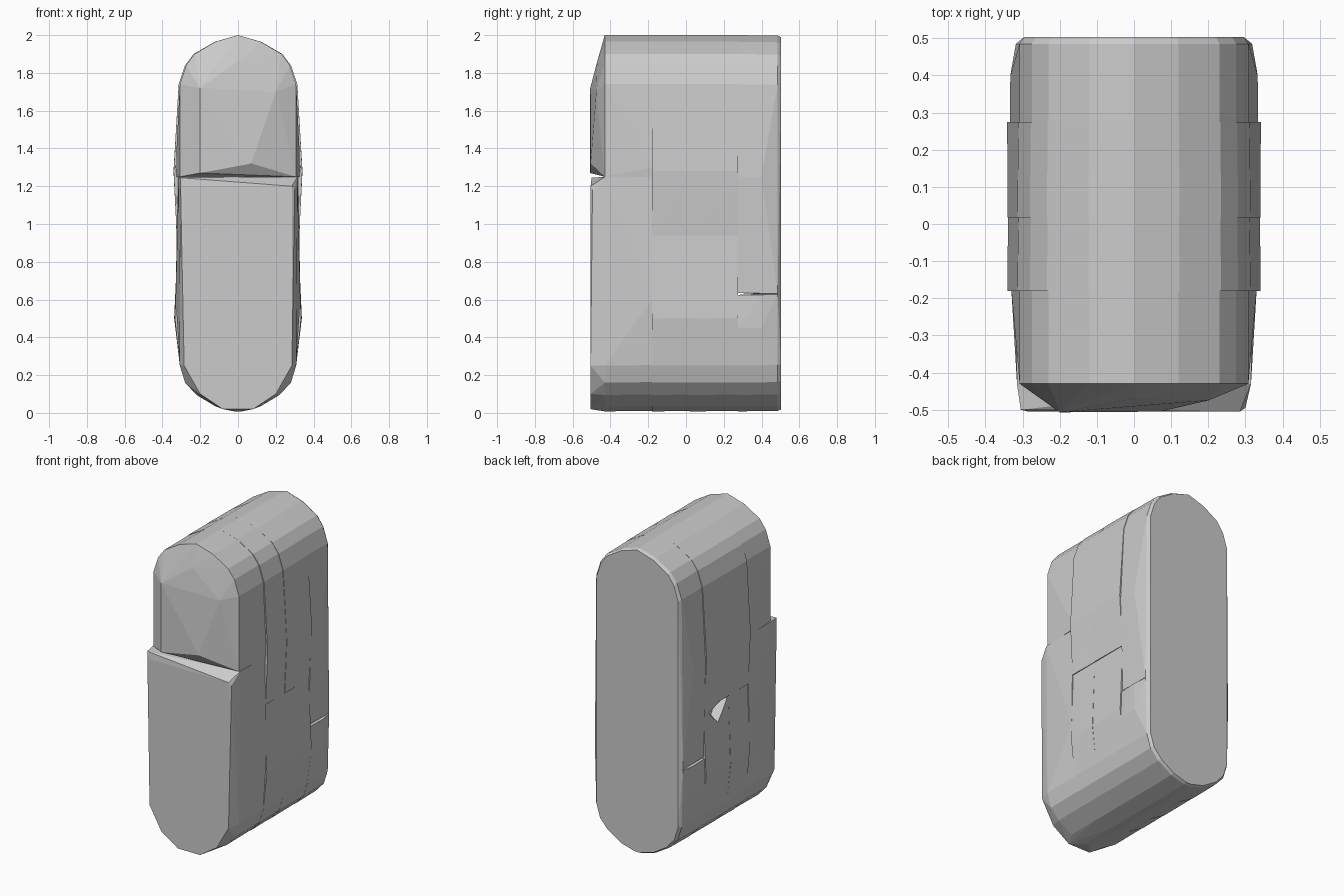
import bpy, bmesh

if "Cube" in bpy.data.objects:
    bpy.data.objects.remove(bpy.data.objects["Cube"])

# Half outlines (x, z), mirrored in x by the helper
TOP = [(0, 2.0), (0.12, 1.965), (0.23, 1.90), (0.275, 1.84), (0.308, 1.74)]
BOTTOM = [(0.308, 0.25), (0.28, 0.16), (0.22, 0.095), (0.12, 0.035), (0.02, 0.008)]


def ring(half, y, sx=1.0, dz=0.0):
    """Mirrored outline placed at depth y."""
    return [(s * x * sx, y, z + dz) for x, z in half for s in (-1, 1)]


def hull(name, pts):
    """Faceted convex block around a few points."""
    bm = bmesh.new()
    for p in pts:
        bm.verts.new(p)
    bmesh.ops.remove_doubles(bm, verts=bm.verts[:], dist=0.0005)
    res = bmesh.ops.convex_hull(bm, input=bm.verts[:])
    junk = set(res["geom_interior"] + res["geom_unused"])
    bmesh.ops.delete(bm, geom=[g for g in junk if isinstance(g, bmesh.types.BMVert)], context="VERTS")
    bmesh.ops.dissolve_limit(bm, angle_limit=0.01, verts=bm.verts[:], edges=bm.edges[:])
    bmesh.ops.recalc_face_normals(bm, faces=bm.faces[:])
    me = bpy.data.meshes.new(name)
    bm.to_mesh(me)
    bm.free()
    ob = bpy.data.objects.new(name, me)
    bpy.context.collection.objects.link(ob)
    return ob


# Front lower block with flat face and sloped ledge
hull("front_lower_block",
     ring([(0.285, 1.2), (0.285, 0.25), (0.2, 0.1), (0.08, 0.02)], -0.505)
     + [(-0.305, -0.5, 1.245), (0.3, -0.495, 1.18)]
     + ring([(0.315, 1.25)] + BOTTOM, -0.43)
     + ring([(0.32, 1.25), (0.33, 0.6)] + BOTTOM, -0.18, 1.0, 0.003))

# Front upper block with a bulged slanted face
hull("front_upper_block",
     ring(TOP + [(0.308, 1.25)], -0.43)
     + [(-0.2, -0.507, 1.27), (-0.2, -0.507, 1.72), (0.07, -0.505, 1.32),
        (0.2, -0.475, 1.7), (0, -0.47, 1.86)]
     + ring(TOP + [(0.33, 1.3), (0.325, 1.25)], -0.18))

# Middle slices: (name, y0, y1, width0, width1)
for name, y0, y1, w0, w1 in [("middle_front", -0.18, 0.018, 0.334, 0.336),
                             ("middle_back", 0.018, 0.275, 0.334, 0.338)]:
    hull(name + "_upper",
         ring(TOP + [(w0, 1.28), (0.318, 0.94)], y0, 1.02)
         + ring(TOP + [(w1, 1.28), (0.318, 0.94)], y1, 1.01))
    low = hull(name + "_lower",
               ring([(0.318, 0.94), (w0, 0.5)] + BOTTOM, y0)
               + ring([(0.318, 0.94), (w1, 0.5)] + BOTTOM, y1, 1.0, 0.002))

# Small wedge notch on the left side
cutter = hull("notch_cutter", [(-0.40, 0.00, 0.95), (-0.40, 0.25, 0.88), (-0.40, 0.14, 0.77),
                               (-0.25, 0.03, 0.95), (-0.25, 0.20, 0.92), (-0.27, 0.13, 0.84)])
cutter.hide_render = True
cutter.hide_viewport = True
mod = low.modifiers.new("notch", "BOOLEAN")
mod.object = cutter
mod.solver = "EXACT"

# Rear blocks with flat back and bevelled side edges
hull("rear_upper_block",
     ring(TOP + [(0.334, 1.25), (0.318, 0.635)], 0.275)
     + ring([(0.333, 1.25), (0.318, 0.635)], 0.40)
     + ring(TOP + [(0.318, 0.635)], 0.485, 1.0, -0.003)
     + ring(TOP + [(0.308, 0.635)], 0.503, 0.96, -0.012))
hull("rear_lower_block",
     ring([(0.325, 0.625), (0.332, 0.45)] + BOTTOM, 0.275)
     + ring([(0.33, 0.625), (0.332, 0.45)], 0.40)
     + ring([(0.318, 0.625)] + BOTTOM, 0.485, 1.0, 0.003)
     + ring([(0.308, 0.625)] + BOTTOM, 0.503, 0.96, 0.01))
